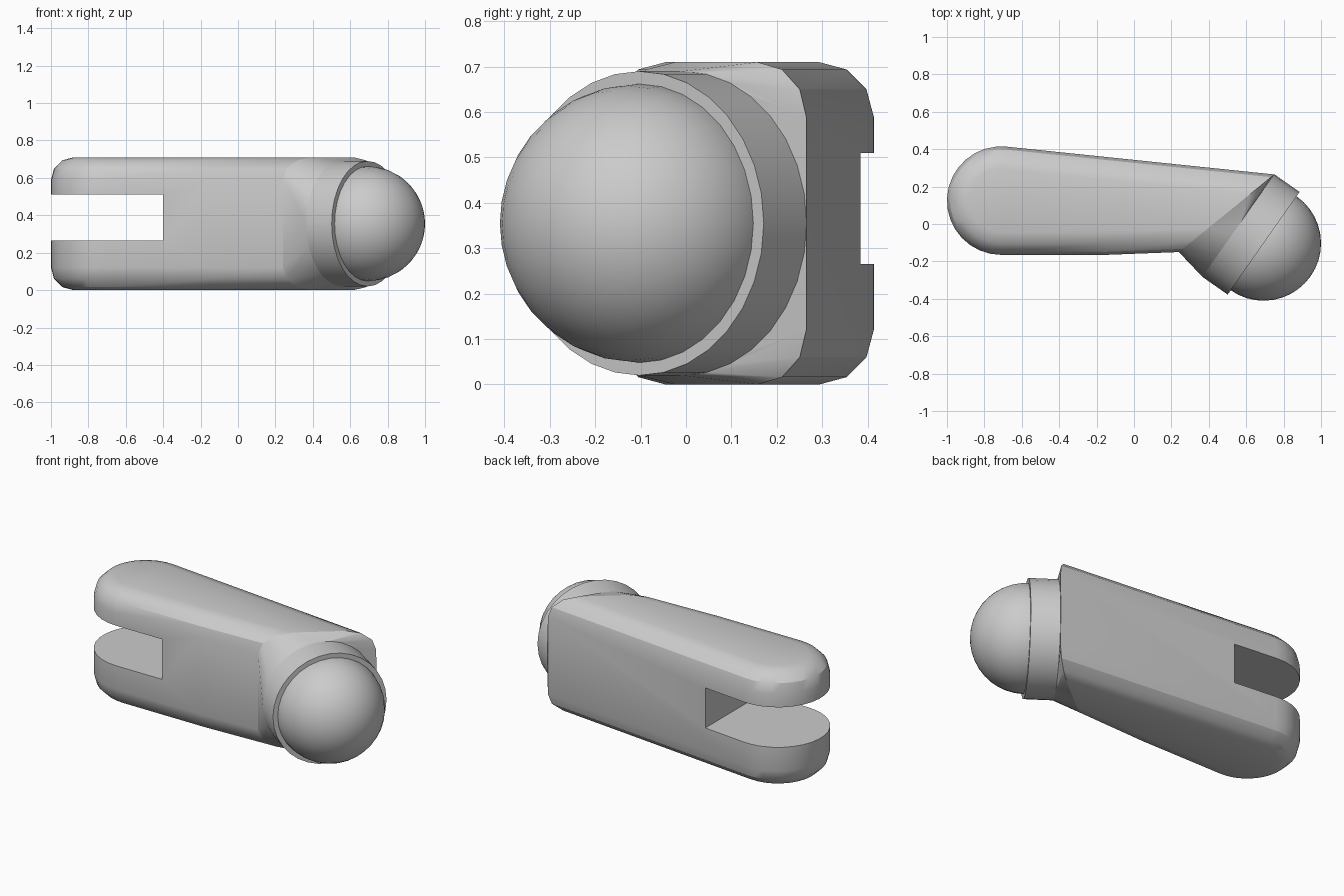
import bpy, bmesh
from math import cos, sin, pi, radians
from mathutils import Vector, Matrix

cube = bpy.data.objects.get("Cube")
if cube:
    bpy.data.objects.remove(cube)

grey = bpy.data.materials.new("plain grey")
grey.use_nodes = True
grey.diffuse_color = (0.6, 0.6, 0.6, 1)
grey.node_tree.nodes["Principled BSDF"].inputs["Base Color"].default_value = (0.6, 0.6, 0.6, 1)

HEIGHT = 0.71
BALL = Vector((0.693, -0.103, HEIGHT / 2))
AXIS = Vector((0.82, -0.575, 0)).normalized()
TURN = AXIS.to_track_quat('Z', 'Y').to_matrix().to_4x4()
COLLAR_R, COLLAR_LEN = 0.335, 0.165


def add_object(name, bm):
    bmesh.ops.recalc_face_normals(bm, faces=bm.faces)
    mesh = bpy.data.meshes.new(name)
    bm.to_mesh(mesh)
    bm.free()
    obj = bpy.data.objects.new(name, mesh)
    bpy.context.collection.objects.link(obj)
    mesh.materials.append(grey)
    return obj


def select(obj):
    bpy.ops.object.select_all(action='DESELECT')
    obj.select_set(True)
    bpy.context.view_layer.objects.active = obj


def smooth(obj, angle=30):
    select(obj)
    bpy.ops.object.shade_smooth_by_angle(angle=radians(angle))


# Arm: rounded plan outline, extruded, with rounded long edges
plan = [(0.24, -0.15), (0.75, 0.265)]
plan += [(-0.71 + 0.29 * cos(a), 0.125 + 0.29 * sin(a))
         for a in (radians(84) + radians(186) * i / 16 for i in range(17))]
plan.append((-0.15, -0.165))
bm = bmesh.new()
base = bm.faces.new([bm.verts.new((x, y, 0)) for x, y in plan])
raised = bmesh.ops.extrude_face_region(bm, geom=[base])["geom"]
bmesh.ops.translate(bm, verts=[v for v in raised if isinstance(v, bmesh.types.BMVert)],
                    vec=(0, 0, HEIGHT))
bmesh.ops.recalc_face_normals(bm, faces=bm.faces)


def on_end(vert):
    # True on the slanted end plane where the neck joins
    return abs((vert.co.x - 0.24) * 0.415 - (vert.co.y + 0.15) * 0.51) < 0.002 and vert.co.x > 0.2


rims = [e for e in bm.edges if abs(e.verts[0].co.z - e.verts[1].co.z) < 0.001
        and not all(on_end(v) for v in e.verts)]
bmesh.ops.bevel(bm, geom=rims, offset=0.12, offset_type='OFFSET', segments=3,
                profile=0.5, affect='EDGES', clamp_overlap=False)
end_points = [v.co.copy() for v in bm.verts if on_end(v)]
arm = add_object("arm", bm)

# Fork slot through the round end
bm = bmesh.new()
bmesh.ops.create_cube(bm, size=1, matrix=Matrix.Translation((-0.8, 0.1, 0.3875))
                      @ Matrix.Diagonal((0.8, 1.2, 0.245, 1)))
cutter = add_object("slot_cutter", bm)
cutter.hide_render = True
slot = arm.modifiers.new("slot", 'BOOLEAN')
slot.operation = 'DIFFERENCE'
slot.solver = 'EXACT'
slot.object = cutter
select(arm)
bpy.ops.object.modifier_apply(modifier="slot")
bpy.data.objects.remove(cutter)
smooth(arm)

# Neck: blends the chamfered arm end into the back rim of the collar
bm = bmesh.new()
for p in end_points:
    bm.verts.new(p)
back = BALL - AXIS * COLLAR_LEN
for i in range(32):
    a = 2 * pi * i / 32
    bm.verts.new(back + TURN @ Vector((COLLAR_R * cos(a), COLLAR_R * sin(a), 0)))
bmesh.ops.convex_hull(bm, input=bm.verts)
smooth(add_object("neck", bm))

# Collar around the ball
bm = bmesh.new()
bmesh.ops.create_cone(bm, cap_ends=True, segments=32, radius1=COLLAR_R, radius2=COLLAR_R,
                      depth=COLLAR_LEN,
                      matrix=Matrix.Translation(BALL - AXIS * COLLAR_LEN / 2) @ TURN)
smooth(add_object("collar", bm))

# Ball
bm = bmesh.new()
bmesh.ops.create_uvsphere(bm, u_segments=32, v_segments=20, radius=0.307,
                          matrix=Matrix.Translation(BALL) @ TURN)
smooth(add_object("ball", bm))
